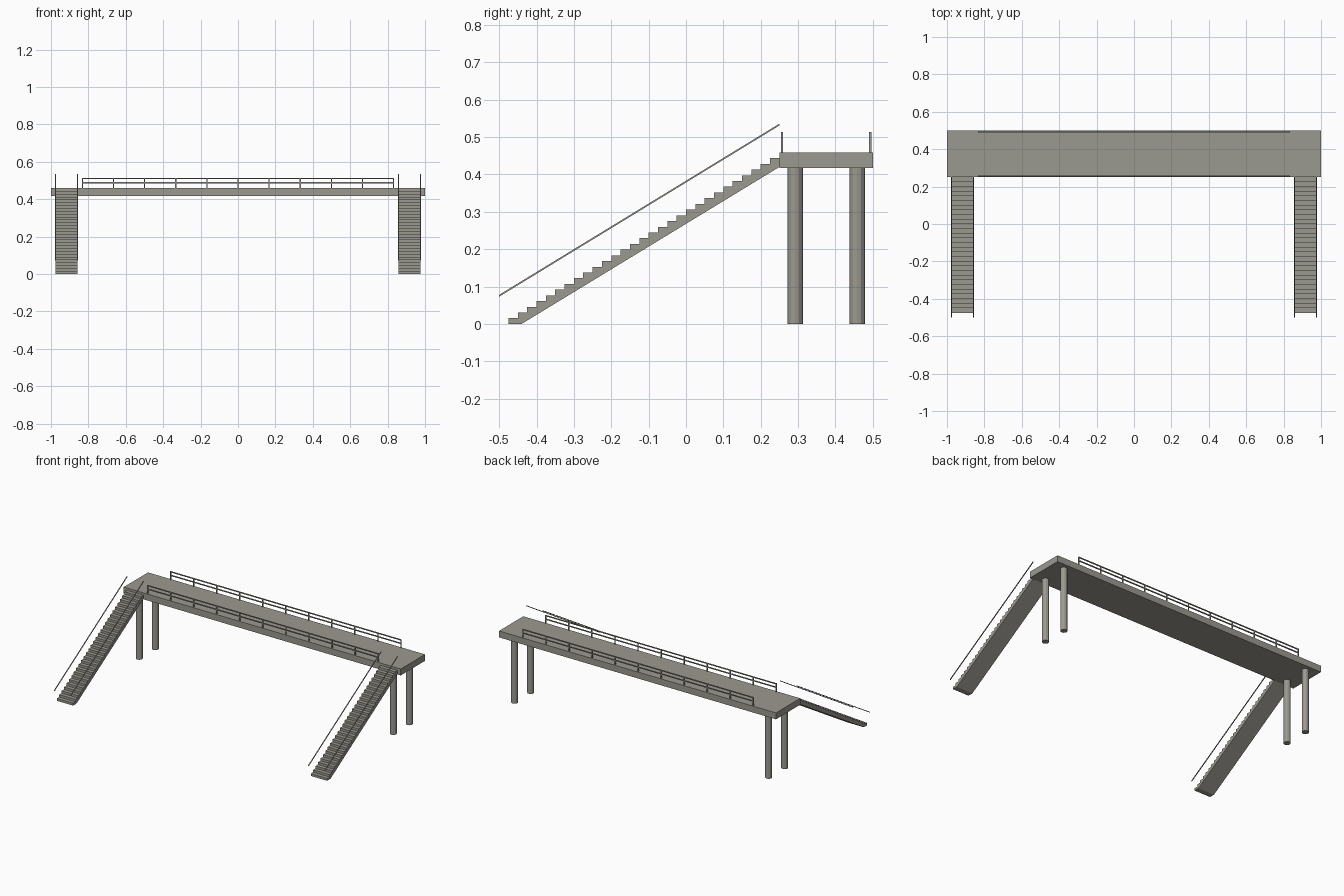
import bpy, bmesh, math
from mathutils import Vector

cube = bpy.data.objects.get("Cube")
if cube:
    bpy.data.objects.remove(cube, do_unlink=True)

concrete = bpy.data.materials.new("warm_grey_concrete")
concrete.use_nodes = True
COLOUR = (0.33, 0.32, 0.28, 1)
concrete.diffuse_color = COLOUR
concrete.node_tree.nodes["Principled BSDF"].inputs["Base Color"].default_value = COLOUR


def finish(name, bm):
    bmesh.ops.recalc_face_normals(bm, faces=bm.faces[:])
    mesh = bpy.data.meshes.new(name)
    bm.to_mesh(mesh)
    bm.free()
    mesh.materials.append(concrete)
    obj = bpy.data.objects.new(name, mesh)
    bpy.context.collection.objects.link(obj)
    return obj


def add_box(bm, centre, size):
    verts = bmesh.ops.create_cube(bm, size=1)["verts"]
    bmesh.ops.scale(bm, vec=size, verts=verts)
    bmesh.ops.translate(bm, vec=centre, verts=verts)


def extrude_profile(name, points, x, width):
    """Extrude a (y, z) outline along x, centred on x."""
    bm = bmesh.new()
    face = bm.faces.new([bm.verts.new((x - width / 2, y, z)) for y, z in points])
    side = bmesh.ops.extrude_face_region(bm, geom=[face])["geom"]
    bmesh.ops.translate(bm, vec=(width, 0, 0),
                        verts=[v for v in side if isinstance(v, bmesh.types.BMVert)])
    return finish(name, bm)


# Deck
DECK_TOP, DECK_BOTTOM = 0.459, 0.417
bm = bmesh.new()
add_box(bm, (0, 0.375, (DECK_TOP + DECK_BOTTOM) / 2), (2, 0.25, DECK_TOP - DECK_BOTTOM))
finish("deck", bm)

# Deck railings: posts with a top and a middle rail
POSTS, HALF, BAR = 11, 0.835, 0.006
RAIL_TOP = 0.514
for name, y in (("front_railing", 0.257), ("back_railing", 0.493)):
    bm = bmesh.new()
    for i in range(POSTS):
        x = -HALF + BAR / 2 + i * (2 * HALF - BAR) / (POSTS - 1)
        add_box(bm, (x, y, (DECK_TOP + RAIL_TOP) / 2), (BAR, BAR, RAIL_TOP - DECK_TOP))
    for z in (RAIL_TOP - BAR / 2, 0.488):
        add_box(bm, (0, y, z), (2 * HALF, BAR, BAR))
    finish(name, bm)

# Stair outline: stepped top, sloping soffit
STEPS, TREAD, RISER = 29, 0.025, 0.0153
START = -0.475
outline = []
for i in range(STEPS):
    y = START + i * TREAD
    outline += [(y, i * RISER), (y, (i + 1) * RISER)]
outline += [(0.25, STEPS * RISER), (0.25, 0.42), (-0.44, 0)]

# Sloping handrail outline
handrail = [(-0.5, 0.073), (0.25, 0.531), (0.25, 0.536), (-0.5, 0.078)]

STAIR_X, STAIR_WIDTH = 0.917, 0.118
for label, side in (("left", 1), ("right", -1)):
    x = side * STAIR_X
    extrude_profile(label + "_stairs", outline, x, STAIR_WIDTH)
    for place, offset in (("outer", 1), ("inner", -1)):
        extrude_profile(f"{label}_{place}_handrail", handrail,
                        x + side * offset * STAIR_WIDTH / 2, 0.005)
    # Round columns under the deck
    for place, y in (("front", 0.292), ("back", 0.458)):
        bm = bmesh.new()
        bmesh.ops.create_cone(bm, cap_ends=True, segments=12, radius1=0.021,
                              radius2=0.021, depth=DECK_BOTTOM)
        bmesh.ops.translate(bm, vec=(x, y, DECK_BOTTOM / 2), verts=bm.verts[:])
        finish(f"{label}_{place}_column", bm)
